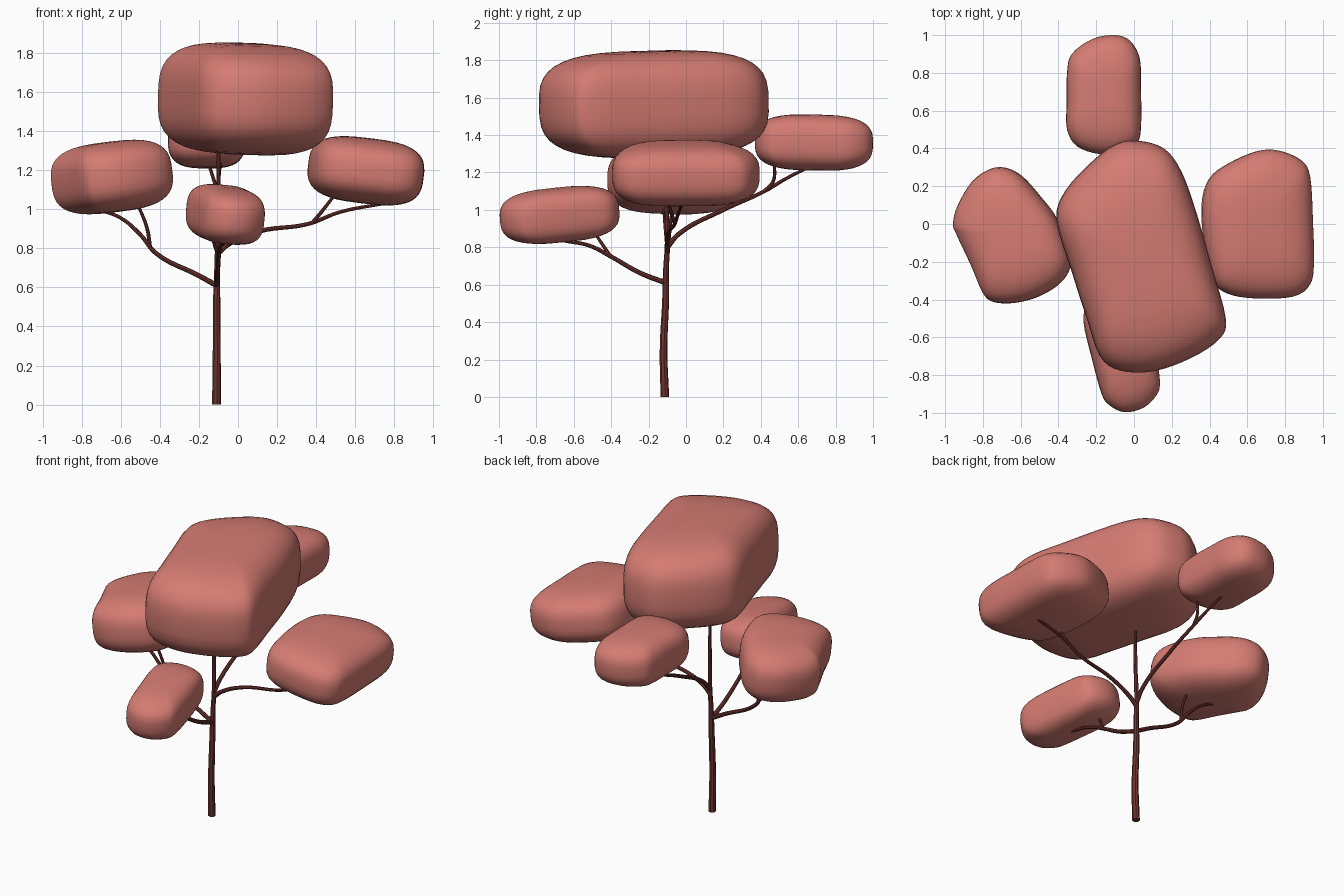
import bpy, bmesh
from math import sin, cos, pi
from mathutils import Vector

if "Cube" in bpy.data.objects:
    bpy.data.objects.remove(bpy.data.objects["Cube"])


def material(name, rgb):
    m = bpy.data.materials.new(name)
    m.diffuse_color = (*rgb, 1)
    m.use_nodes = True
    m.node_tree.nodes["Principled BSDF"].inputs["Base Color"].default_value = m.diffuse_color
    return m


LEAF = material("leaf_pink", (0.66, 0.20, 0.17))
BARK = material("bark_red", (0.16, 0.035, 0.03))


def smooth_loop(pts, steps=4):
    """Closed Catmull-Rom curve through the outline points."""
    out, n = [], len(pts)
    P = [Vector(p) for p in pts]
    for i in range(n):
        a, b, c, d = P[i - 1], P[i], P[(i + 1) % n], P[(i + 2) % n]
        for k in range(steps):
            t = k / steps
            out.append(0.5 * (2 * b + (c - a) * t + (2 * a - 5 * b + 4 * c - d) * t * t
                              + (3 * b - a - 3 * c + d) * t ** 3))
    return out


def foliage(name, outline, zc, hz, tilt_x=0.0, tilt_y=0.0, power=3.0, rings=21):
    """Pillow shape: plan outline swept over a superellipse profile, then tilted."""
    loop = smooth_loop(outline)
    cx = (min(p.x for p in loop) + max(p.x for p in loop)) / 2
    cy = (min(p.y for p in loop) + max(p.y for p in loop)) / 2

    bm = bmesh.new()

    def vert(x, y, z):
        return bm.verts.new((cx + x - tilt_x * z, cy + y - tilt_y * z,
                             zc + z + tilt_x * x + tilt_y * y))

    layers = []
    for i in range(1, rings):
        a = -pi / 2 + pi * i / rings
        r = cos(a) ** (2 / power)
        z = hz * abs(sin(a)) ** (2 / power) * (1 if a > 0 else -1)
        layers.append([vert((p.x - cx) * r, (p.y - cy) * r, z) for p in loop])
    n = len(loop)
    for lo, hi in zip(layers, layers[1:]):
        for j in range(n):
            bm.faces.new((lo[j], lo[(j + 1) % n], hi[(j + 1) % n], hi[j]))
    for ring, z in ((layers[0], -hz), (layers[-1], hz)):
        pole = vert(0, 0, z)
        for j in range(n):
            bm.faces.new((ring[j], ring[(j + 1) % n], pole))
    bmesh.ops.recalc_face_normals(bm, faces=bm.faces)
    for f in bm.faces:
        f.smooth = True
    me = bpy.data.meshes.new(name)
    bm.to_mesh(me)
    bm.free()
    me.materials.append(LEAF)
    bpy.context.collection.objects.link(bpy.data.objects.new(name, me))


def branch(name, pts, r0, r1):
    """Tapered round tube along a smooth path."""
    cu = bpy.data.curves.new(name, 'CURVE')
    cu.dimensions = '3D'
    cu.bevel_depth = 1.0
    cu.bevel_resolution = 2
    cu.resolution_u = 6
    cu.use_fill_caps = True
    sp = cu.splines.new('BEZIER')
    sp.bezier_points.add(len(pts) - 1)
    for i, (b, p) in enumerate(zip(sp.bezier_points, pts)):
        b.co = p
        b.handle_left_type = b.handle_right_type = 'AUTO'
        b.radius = r0 + (r1 - r0) * i / (len(pts) - 1)
    cu.materials.append(BARK)
    ob = bpy.data.objects.new(name, cu)
    bpy.context.collection.objects.link(ob)
    bpy.ops.object.select_all(action='DESELECT')
    ob.select_set(True)
    bpy.context.view_layer.objects.active = ob
    bpy.ops.object.convert(target='MESH')
    bpy.ops.object.shade_smooth_by_angle()


# Foliage pads
foliage("crown_foliage",
        [(-.41, .02), (-.36, .18), (-.2, .35), (-.08, .43), (.03, .44), (.16, .40), (.25, .28),
         (.33, .06), (.41, -.22), (.485, -.5), (.45, -.61), (.3, -.71), (.1, -.78), (-.08, -.775),
         (-.18, -.70), (-.25, -.5), (-.33, -.25)], 1.565, .285, -.03, .02, 3.2)
foliage("right_foliage",
        [(.36, .1), (.4, .24), (.5, .32), (.65, .385), (.76, .39), (.88, .34), (.93, .25),
         (.945, 0), (.95, -.2), (.93, -.32), (.84, -.385), (.65, -.395), (.5, -.37), (.42, -.3),
         (.375, -.12)], 1.197, .167, -.12)
foliage("left_foliage",
        [(-.955, 0), (-.93, .1), (-.85, .23), (-.75, .295), (-.67, .295), (-.59, .25), (-.5, .15),
         (-.41, .03), (-.35, -.12), (-.34, -.23), (-.4, -.32), (-.52, -.39), (-.65, -.42),
         (-.75, -.41), (-.8, -.36), (-.86, -.22), (-.935, -.06)], 1.165, .18, .12)
foliage("front_foliage",
        [(.135, -.83), (.12, -.9), (.05, -.97), (-.05, -.995), (-.13, -.96), (-.17, -.9),
         (-.22, -.72), (-.265, -.52), (-.24, -.42), (-.15, -.365), (-.05, -.36), (.03, -.4),
         (.07, -.5), (.115, -.7)], .973, .143, -.1, .08)
foliage("back_foliage",
        [(-.355, .5), (-.357, .65), (-.355, .8), (-.33, .9), (-.22, .98), (-.1, 1.0), (-.02, .97),
         (.03, .88), (.037, .75), (.037, .5), (.01, .42), (-.06, .38), (-.18, .37), (-.3, .41)],
        1.36, .15, 0, -.02)

# Trunk
branch("trunk", [(-.11, -.113, 0), (-.109, -.12, .25), (-.109, -.108, .55), (-.107, -.108, .65),
                 (-.104, -.1, .82), (-.1, -.105, 1.05), (-.1, -.105, 1.35)], .023, .009)

# Limbs with one twig each: (name, limb path, twig path)
limbs = [
    ("left", [(-.11, -.11, .61), (-.2, -.11, .66), (-.42, -.1, .775), (-.5, -.09, .87),
              (-.6, -.08, .955), (-.72, -.07, 1.0)],
     [(-.45, -.1, .8), (-.465, -.11, .9), (-.515, -.12, 1.03)]),
    ("front", [(-.11, -.11, .61), (-.105, -.25, .665), (-.1, -.4, .75), (-.09, -.52, .81),
               (-.07, -.65, .835), (-.06, -.75, .86)],
     [(-.1, -.41, .76), (-.12, -.45, .82), (-.14, -.49, .88)]),
    ("right", [(-.107, -.1, .77), (-.05, -.1, .82), (.1, -.09, .885), (.36, -.06, .925),
               (.52, -.04, .985), (.75, -.02, 1.03)],
     [(.38, -.06, .93), (.43, -.08, .99), (.5, -.1, 1.08)]),
    ("back", [(-.105, -.1, .8), (-.1, -.04, .87), (-.1, .2, 1.0), (-.11, .42, 1.1),
              (-.13, .54, 1.17), (-.15, .66, 1.23)],
     [(-.11, .42, 1.1), (-.1, .465, 1.15), (-.09, .475, 1.25)]),
]
for side, limb, twig in limbs:
    branch(side + "_branch", limb, .014, .008)
    branch(side + "_twig", twig, .011, .008)
